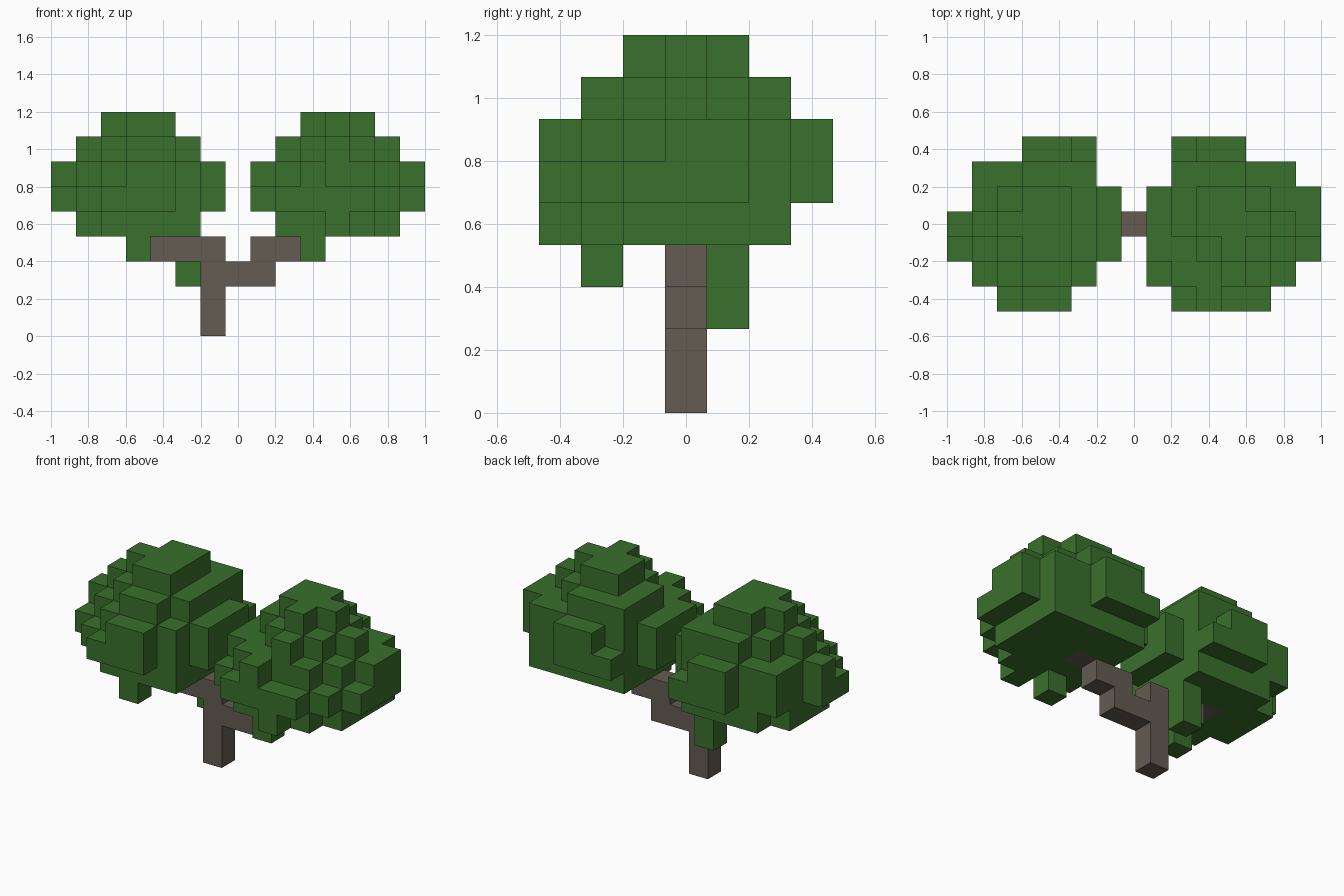
import bpy
import bmesh
import math
from mathutils import Vector

if "Cube" in bpy.data.objects:
    bpy.data.objects.remove(bpy.data.objects["Cube"], do_unlink=True)

SIZE = 2 / 15                       # edge of one block
RADII = {4: 2, 5: 3, 6: 3, 7: 2, 8: 1}   # crown disc radius by layer
STEPS = [Vector(s) for s in ((1, 0, 0), (-1, 0, 0), (0, 1, 0),
                             (0, -1, 0), (0, 0, 1), (0, 0, -1))]


def material(name, colour):
    mat = bpy.data.materials.new(name)
    mat.use_nodes = True
    mat.diffuse_color = colour
    mat.node_tree.nodes["Principled BSDF"].inputs["Base Color"].default_value = colour
    return mat


def crown(centre_x, irregular):
    """Stack rounded discs of blocks; listed cells are toggled on or off."""
    cells = set()
    for layer in range(2, 9):
        r = RADII.get(layer, -1)
        disc = {(x, y) for x in range(-r, r + 1) for y in range(-r, r + 1)
                if abs(x) + abs(y) <= r + 1}
        disc ^= set(irregular.get(layer, []))
        cells |= {(centre_x + x, y, layer) for x, y in disc}
    return cells


def build_blocks(name, cells, occupied, mat):
    """Make the exposed faces of a block set and merge the flat areas."""
    bm = bmesh.new()
    for cell in cells:
        middle = Vector(cell) + Vector((0, 0, 0.5))
        for step in STEPS:
            neighbour = tuple(int(c) for c in Vector(cell) + step)
            if neighbour in occupied:
                continue
            side = Vector((step.y, step.z, step.x))
            up = step.cross(side)
            corners = [side + up, up - side, -side - up, side - up]
            bm.faces.new([bm.verts.new((middle + (step + c) / 2) * SIZE)
                          for c in corners])
    bmesh.ops.remove_doubles(bm, verts=bm.verts, dist=SIZE / 100)
    bmesh.ops.dissolve_limit(bm, angle_limit=math.radians(1),
                             verts=bm.verts, edges=bm.edges)
    mesh = bpy.data.meshes.new(name)
    bm.to_mesh(mesh)
    bm.free()
    mesh.materials.append(mat)
    bpy.context.collection.objects.link(bpy.data.objects.new(name, mesh))


# Trunk with a stepped branch to each side
trunk = {(-1, 0, z) for z in range(4)}
trunk |= {(x, 0, 2) for x in (0, 1)}
trunk |= {(x, 0, 3) for x in (-3, -2, 1, 2)}
trunk |= {(-4, 0, 4), (3, 0, 4)}

# Right crown, with two hanging leaf clumps
right_crown = crown(-4, {
    2: [(2, 1)],
    3: [(2, 1), (0, -2)],
    4: [(2, -2), (2, 2)],
    5: [(-3, 1), (-1, 3), (2, 3)],
    6: [(-1, -3), (-2, -2), (-3, -1), (-3, 1), (-1, 3)],
    7: [(-1, -2), (-2, -1), (-2, 1), (-1, 2), (2, 2)],
    8: [(-1, -1), (-1, 1)],
}) - trunk

# Left crown, with one hanging leaf clump
left_crown = crown(4, {
    3: [(-1, -2)],
    4: [(0, -3), (-2, -2), (-2, 2), (2, 2)],
    5: [(-2, -3), (-3, -2), (-2, 3), (1, 3)],
    6: [(0, -3), (1, -3), (2, -2), (3, -1), (1, 3)],
    7: [(-1, -2), (1, -2), (-2, -1), (2, -1), (2, 1), (1, 2), (-2, 2)],
    8: [(-1, -1), (1, -1), (1, 1)],
}) - trunk

leaf_green = material("leaf green", (0.042, 0.162, 0.025, 1))
bark_brown = material("bark brown", (0.127, 0.107, 0.084, 1))
everything = trunk | right_crown | left_crown

build_blocks("trunk_and_branches", trunk, everything, bark_brown)
build_blocks("right_crown", right_crown, everything, leaf_green)
build_blocks("left_crown", left_crown, everything, leaf_green)
